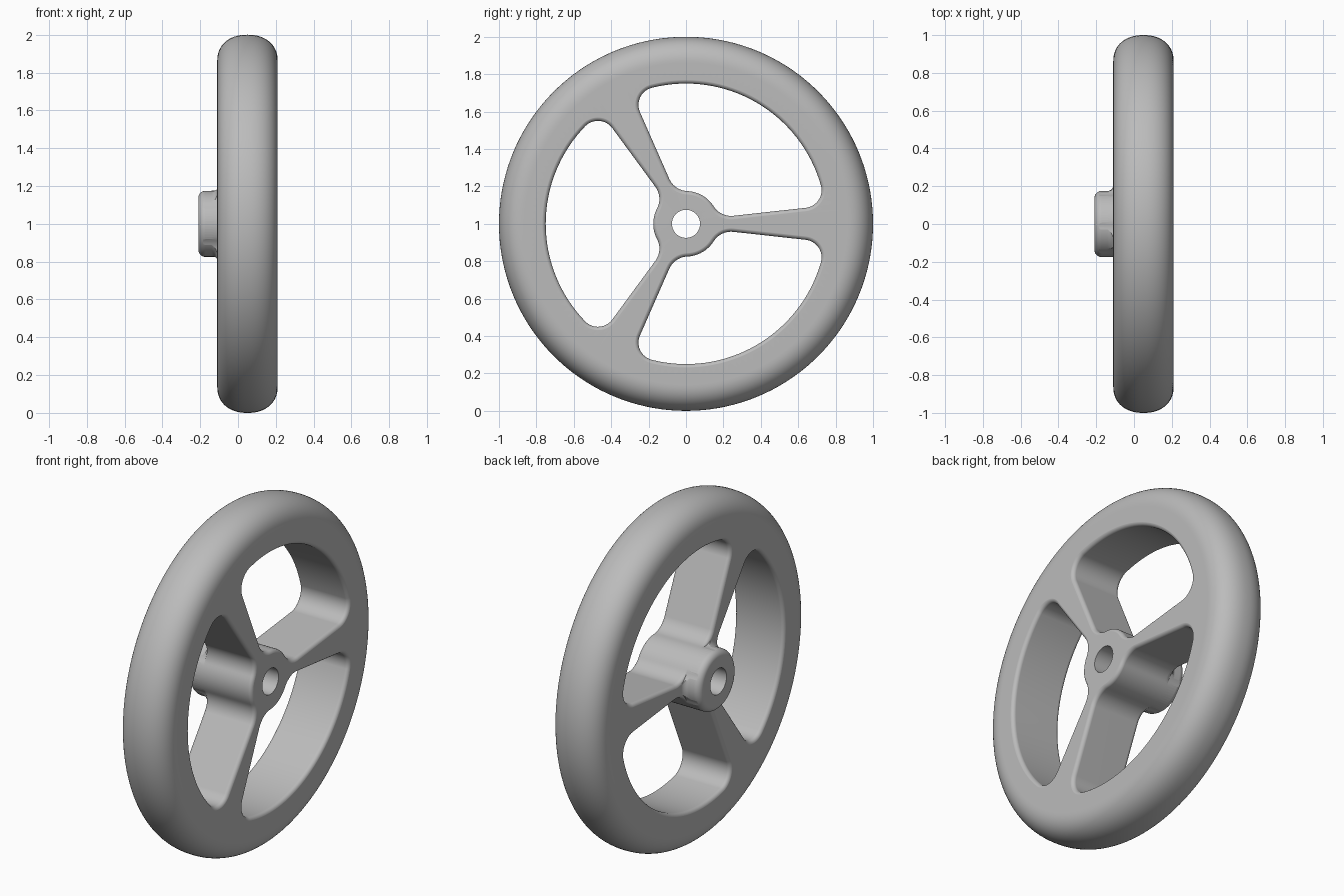
import bpy
import bmesh
from math import sin, cos, pi, radians, sqrt, atan2, hypot
from mathutils import Vector, Matrix

cube = bpy.data.objects.get("Cube")
if cube:
    bpy.data.objects.remove(cube, do_unlink=True)

FRONT, BACK, BOSS = 0.21, -0.11, -0.21   # face positions along the axle
HUB, RIM, BORE = 0.175, 0.75, 0.075      # radii
EDGE = 0.022                             # rounding of the opening edges


def skin(name, rings, closed):
    """Join equal point rings into a solid, capped or looped end to end."""
    bm = bmesh.new()
    loops = [[bm.verts.new(p) for p in ring] for ring in rings]
    count = len(loops[0])
    pairs = list(zip(loops, loops[1:]))
    if closed:
        pairs.append((loops[-1], loops[0]))
    else:
        bm.faces.new(loops[0])
        bm.faces.new(loops[-1])
    for a, b in pairs:
        for i in range(count):
            j = (i + 1) % count
            bm.faces.new((a[i], a[j], b[j], b[i]))
    bmesh.ops.recalc_face_normals(bm, faces=bm.faces)
    mesh = bpy.data.meshes.new(name)
    bm.to_mesh(mesh)
    bm.free()
    obj = bpy.data.objects.new(name, mesh)
    bpy.context.collection.objects.link(obj)
    return obj


def arc(center, radius, start, end, steps, inward=False):
    """Points with their normals, pointing into the solid."""
    out = []
    for i in range(steps + 1):
        a = start + (end - start) * i / steps
        d = Vector((cos(a), sin(a)))
        out.append((Vector(center) + radius * d, -d if inward else d))
    return out


# Turned body: bore, boss with flared root, flat web and crowned rim
profile = [(FRONT, BORE), (BOSS, BORE)]
for i in range(9):
    t = pi / 2 * i / 8
    profile.append((BOSS + 0.038 * (1 - sin(t)), HUB - 0.038 * (1 - cos(t))))
profile = profile[:2] + profile[2:][::1]
corner = [(BOSS + 0.038 * (1 - cos(pi / 16 * i)), HUB - 0.038 * (1 - sin(pi / 16 * i)))
          for i in range(9)]
flare = [(BACK - 0.03 * (1 - sin(pi / 12 * i)), HUB + 0.03 * (1 - cos(pi / 12 * i)))
         for i in range(7)]
crown = []
for i in range(33):
    c, s = cos(pi * i / 32), max(sin(pi * i / 32), 0)
    dx = 0.16 * abs(c) ** 0.9 * (1 if c > 0 else -1)
    crown.append((0.05 - dx, 0.86 + 0.14 * s ** 0.9))
profile = profile[:2] + corner + flare + crown + [(FRONT, HUB)]

SEGMENTS = 144
turns = [2 * pi * i / SEGMENTS for i in range(SEGMENTS)]
wheel = skin("handwheel", [[(x, r * cos(a), 1 + r * sin(a)) for a in turns]
                           for x, r in profile], True)

# Opening outline: hub arc, root fillet, tapered spoke side, rim fillet, rim arc
slope = atan2(0.11, 1)
along = Vector((cos(slope), sin(slope)))
normal = Vector((-sin(slope), cos(slope)))


def fillet_center(distance, radius):
    h = 0.015 * cos(slope) + radius
    return along * sqrt(distance ** 2 - h ** 2) + normal * h


ROOT, TIP = 0.11, 0.095
root = fillet_center(HUB + ROOT, ROOT)
tip = fillet_center(RIM - TIP, TIP)
root_angle, tip_angle = atan2(root.y, root.x), atan2(tip.y, tip.x)
down = slope - pi / 2
mid = radians(60)

hub_part = arc((0, 0), HUB, mid, root_angle, 6, True)[:-1]
root_part = arc(root, ROOT, root_angle + pi, down + 2 * pi, 12)
tip_part = arc(tip, TIP, down, tip_angle, 16)[:-1]
rim_part = arc((0, 0), RIM, tip_angle, mid, 16)

# Each entry: point, normal, strength of the rounding on the boss side
half = [(p, n, 0) for p, n in hub_part]
half += [(p, n, min(1, i / 8)) for i, (p, n) in enumerate(root_part)]
half += [(p, n, 1) for p, n in tip_part + rim_part]
mirror = Matrix(((cos(2 * mid), sin(2 * mid)), (sin(2 * mid), -cos(2 * mid))))
outline = half + [(mirror @ p, mirror @ n, w) for p, n, w in reversed(half[1:-1])]

# Cutter sections along the axle, flared at both faces to round the edges
quarter = [pi / 2 * i / 6 for i in range(7)]
sections = [(-0.3, EDGE, True)]
sections += [(BACK + EDGE - (EDGE + 0.0004) * sin(t), EDGE * (1 - cos(t)), True)
             for t in reversed(quarter)]
sections += [(FRONT - EDGE + (EDGE + 0.0004) * sin(t), EDGE * (1 - cos(t)), False)
             for t in quarter]
sections.append((0.3, EDGE, False))

cutters = []
for k in range(3):
    turn = Matrix.Rotation(2 * pi * k / 3, 2)
    rings = []
    for x, offset, boss_side in sections:
        ring = []
        for p, n, w in outline:
            q = turn @ (p + n * offset * (w if boss_side else 1))
            ring.append((x, q.x, 1 + q.y))
        rings.append(ring)
    cutter = skin("opening_cutter", rings, False)
    cutter.hide_render = True
    cutters.append(cutter)

bpy.ops.object.select_all(action="DESELECT")
bpy.context.view_layer.objects.active = wheel
wheel.select_set(True)
for cutter in cutters:
    cut = wheel.modifiers.new("opening", "BOOLEAN")
    cut.operation = "DIFFERENCE"
    cut.solver = "EXACT"
    cut.object = cutter
    bpy.ops.object.modifier_apply(modifier=cut.name)
    bpy.data.objects.remove(cutter, do_unlink=True)

# Smooth cast surface with flat faces kept flat
bpy.ops.object.shade_smooth_by_angle(angle=radians(35))
weighted = wheel.modifiers.new("flat_faces", "WEIGHTED_NORMAL")
weighted.keep_sharp = True

grey = bpy.data.materials.new("cast_grey")
grey.use_nodes = True
color = (0.5, 0.5, 0.5, 1)
grey.diffuse_color = color
grey.node_tree.nodes["Principled BSDF"].inputs["Base Color"].default_value = color
wheel.data.materials.clear()
wheel.data.materials.append(grey)
